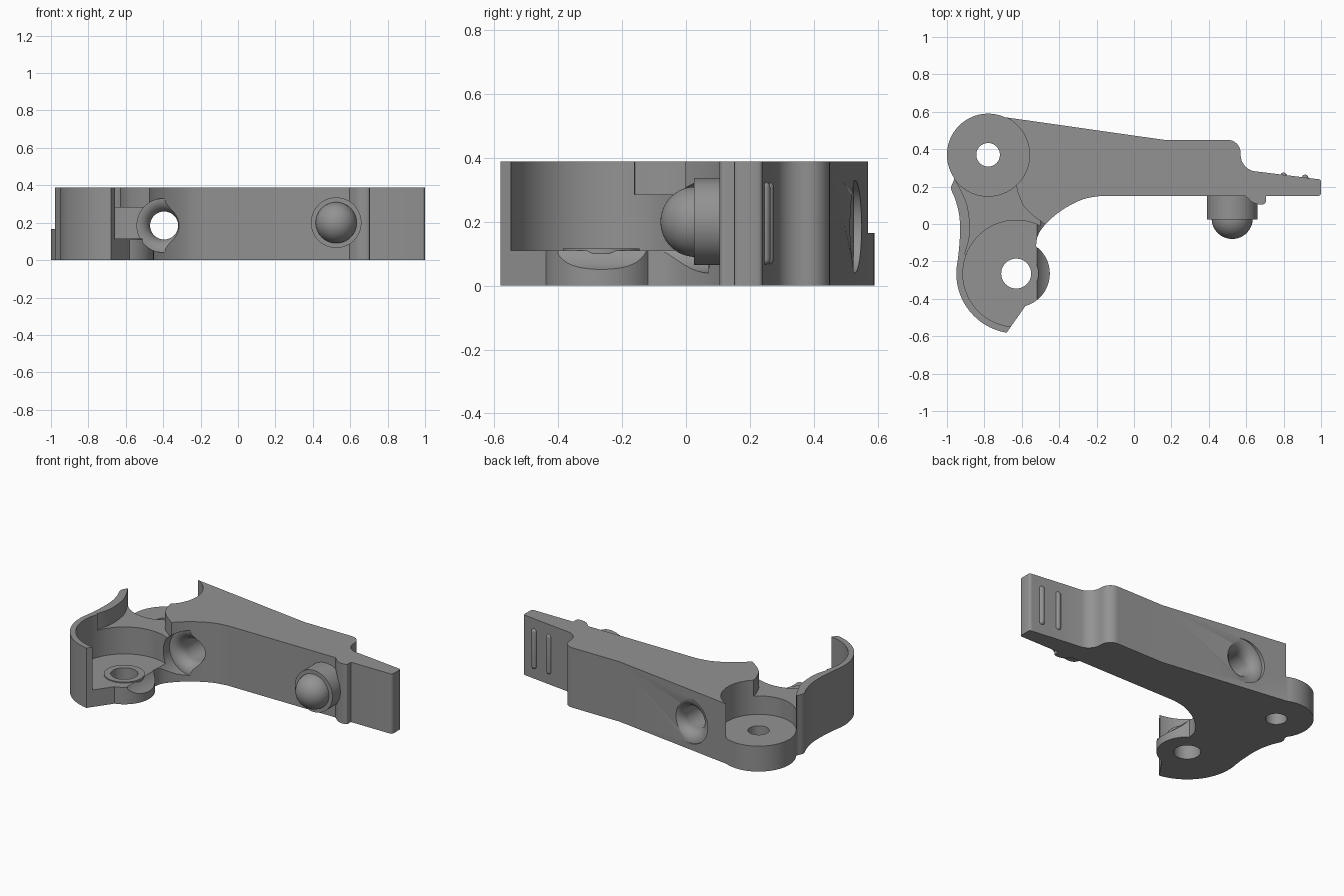
import bpy, bmesh, math
from mathutils import Matrix, Vector

if "Cube" in bpy.data.objects:
    bpy.data.objects.remove(bpy.data.objects["Cube"])

H = 0.388                      # full height
PIVOT = (-0.78, 0.37)          # rear boss
CUP = (-0.63, -0.265)          # front cup

grey = bpy.data.materials.new("mid_grey")
grey.diffuse_color = (0.29, 0.29, 0.29, 1)
grey.use_nodes = True
grey.node_tree.nodes["Principled BSDF"].inputs["Base Color"].default_value = grey.diffuse_color


def arc(c, r, a0, a1, n):
    return [(c[0] + r * math.cos(math.radians(a0 + (a1 - a0) * i / n)),
             c[1] + r * math.sin(math.radians(a0 + (a1 - a0) * i / n))) for i in range(n + 1)]


def spline(pts, n=5):
    """Smooth curve through the points."""
    p = [Vector(q) for q in [pts[0]] + pts + [pts[-1]]]
    out = []
    for a, b, c, d in zip(p, p[1:], p[2:], p[3:]):
        for i in range(n):
            t = i / n
            v = 0.5 * (2 * b + (c - a) * t + (2 * a - 5 * b + 4 * c - d) * t * t
                       + (3 * b - a - 3 * c + d) * t ** 3)
            out.append((v.x, v.y))
    return out + [tuple(pts[-1])]


def finish(name, bm):
    bmesh.ops.remove_doubles(bm, verts=bm.verts, dist=1e-5)
    bmesh.ops.recalc_face_normals(bm, faces=bm.faces)
    me = bpy.data.meshes.new(name)
    bm.to_mesh(me)
    bm.free()
    me.materials.append(grey)
    ob = bpy.data.objects.new(name, me)
    bpy.context.collection.objects.link(ob)
    return ob


def prism(name, pts, z0, z1):
    bm = bmesh.new()
    clean = [p for i, p in enumerate(pts) if (Vector(p) - Vector(pts[i - 1])).length > 1e-4]
    f = bm.faces.new([bm.verts.new((x, y, z0)) for x, y in clean])
    ext = bmesh.ops.extrude_face_region(bm, geom=[f])
    bmesh.ops.translate(bm, vec=(0, 0, z1 - z0),
                        verts=[v for v in ext["geom"] if isinstance(v, bmesh.types.BMVert)])
    return finish(name, bm)


def lathe(name, prof, origin, along_y=False, closed=False, n=64):
    """Revolve (radius, height) pairs around z, or around y."""
    bm = bmesh.new()
    vs = [bm.verts.new((r, 0, h)) for r, h in prof]
    pairs = list(zip(vs, vs[1:])) + ([(vs[-1], vs[0])] if closed else [])
    es = [bm.edges.new(p) for p in pairs]
    bmesh.ops.spin(bm, geom=vs + es, cent=(0, 0, 0), axis=(0, 0, 1),
                   angle=2 * math.pi, steps=n, use_duplicate=False)
    m = Matrix.Rotation(-math.pi / 2, 4, 'X') if along_y else Matrix()
    bmesh.ops.transform(bm, matrix=Matrix.Translation(origin) @ m, verts=bm.verts)
    return finish(name, bm)


def smooth(ob):
    bpy.ops.object.select_all(action='DESELECT')
    ob.select_set(True)
    bpy.context.view_layer.objects.active = ob
    bpy.ops.object.shade_smooth_by_angle(angle=math.radians(30))


def cut(ob, cutter):
    m = ob.modifiers.new("cut", 'BOOLEAN')
    m.operation, m.solver, m.object = 'DIFFERENCE', 'EXACT', cutter
    bpy.context.view_layer.objects.active = ob
    bpy.ops.object.modifier_apply(modifier=m.name)
    bpy.data.objects.remove(cutter)


# Lever body outline, clockwise from the cup tip
outline = [(-0.68, -0.58)]
outline += arc(CUP, 0.32, 261, 168, 28)
outline += spline([(-0.936, -0.14), (-0.93, -0.04), (-0.935, 0.05), (-0.955, 0.13),
                   (-0.978, 0.19), (-0.963, 0.235), (-0.966, 0.255)])
outline += arc(PIVOT, 0.22, 211, 66, 36)
outline += [(0.16, 0.45)]
outline += arc((0.5, 0.38), 0.07, 90, 0, 8)
outline += arc((0.66, 0.37), 0.09, 180, 255, 8)
outline += [(0.8, 0.263), (0.98, 0.24)] + arc((0.985, 0.225), 0.015, 70, 0, 3)
outline += arc((0.985, 0.165), 0.015, 0, -90, 3)
outline += [(0.705, 0.15)] + arc((0.69, 0.12), 0.015, 0, -90, 3)
outline += spline([(0.665, 0.105), (0.635, 0.115), (0.595, 0.15)])
outline += spline([(-0.18, 0.15), (-0.27, 0.133), (-0.36, 0.09), (-0.43, 0.04),
                   (-0.485, -0.015), (-0.515, -0.065), (-0.524, -0.119)])
outline += arc(CUP, 0.18, 54, -74, 24)
body = prism("lever_body", outline, 0, H)

# Cup recess, pivot recess and the lowered saddle between them
cut(body, prism("cup_cutter", arc(CUP, 0.285, 0, 360, 96), 0.11, 0.6))
cut(body, prism("pivot_cutter", arc(PIVOT, 0.2215, 0, 360, 96), 0.165, 0.6))
saddle = spline([(-0.905, -0.16), (-0.882, -0.08), (-0.878, 0.0), (-0.892, 0.1),
                 (-0.925, 0.18), (-0.955, 0.235)])
saddle += [(-0.78, 0.36), (-0.632, 0.215)]
saddle += spline([(-0.622, 0.17), (-0.592, 0.1), (-0.545, 0.05), (-0.47, -0.005)])
saddle += [(-0.6, -0.2)]
cut(body, prism("saddle_cutter", saddle, 0.285, 0.6))

# Bolt holes
cut(body, prism("pivot_hole", arc(PIVOT, 0.063, 0, 360, 48), -0.1, 0.6))
cut(body, prism("cup_hole", arc(CUP, 0.08, 0, 360, 48), -0.1, 0.6))

# Cross hole with rounded mouths at both ends
R, F = 0.075, 0.07
flare = [(R + F * (1 - math.cos(math.radians(a))), F * math.sin(math.radians(a)))
         for a in range(0, 91, 10)]
prof = [(0, -0.4), (R + F, -0.4)] + [(r, 0.14 - h) for r, h in reversed(flare)]
prof += [(r, 0.455 + h) for r, h in flare] + [(R + F, 0.8), (0, 0.8)]
cut(body, lathe("cross_hole", prof, (-0.395, 0, 0.185), along_y=True))
smooth(body)

# Raised washer ring in the cup
smooth(lathe("cup_ring", [(0.08, 0.1), (0.12, 0.1), (0.12, 0.116), (0.08, 0.116)],
             (*CUP, 0), closed=True))

# Stop button: collar and dome
smooth(lathe("button_collar", [(0, 0.025), (0.135, 0.025), (0.135, 0.17), (0, 0.17)],
             (0.525, 0, 0.2), along_y=True))
dome = [(0.11 * math.sin(math.radians(a)), 0.03 - 0.11 * math.cos(math.radians(a)))
        for a in range(0, 91, 6)] + [(0.11, 0.05), (0, 0.05)]
dome[0] = (0, dome[0][1])
smooth(lathe("button_dome", dome, (0.525, 0, 0.2), along_y=True))

# Grip ribs on the thin tip
for x, y in ((0.8, 0.257), (0.915, 0.246)):
    cap = [(0.018 * math.cos(math.radians(a)), 0.018 * math.sin(math.radians(a)))
           for a in range(0, 90, 15)] + [(0, 0.018)]
    prof = [(r, 0.083 - h) for r, h in reversed(cap)] + [(r, 0.307 + h) for r, h in cap]
    smooth(lathe("grip_rib", prof, (x, y, 0), n=20))
